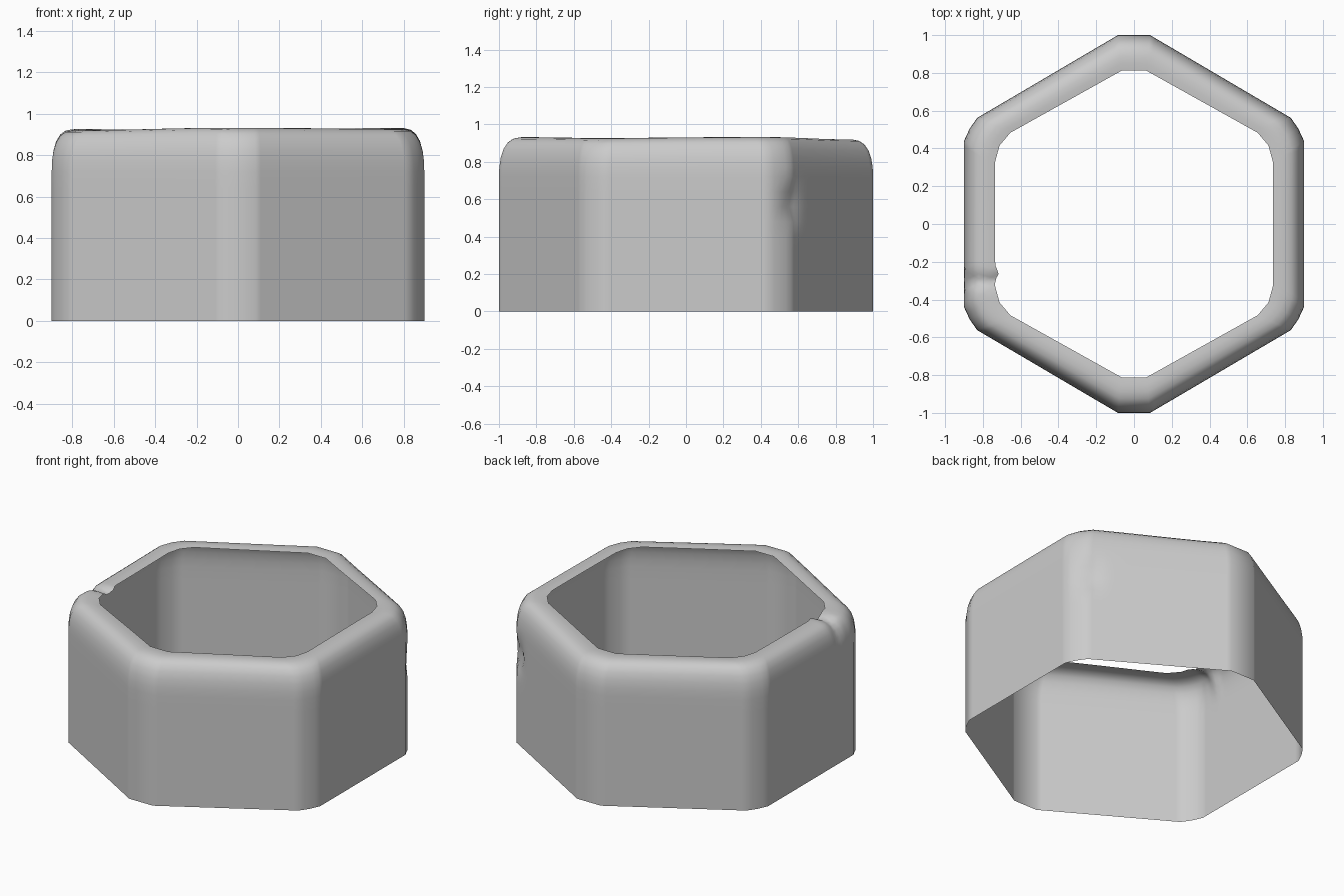
import bpy, bmesh
from math import exp, sin
from mathutils import Vector

if "Cube" in bpy.data.objects:
    bpy.data.objects.remove(bpy.data.objects["Cube"])

# One quadrant of the outer wall outline and of the inner lip edge
OUTER = [(0.9, 0.44), (0.87, 0.505), (0.83, 0.562), (0.085, 1.0)]
INNER = [(0.735, 0.33), (0.712, 0.415), (0.655, 0.483), (0.065, 0.812)]
# Wall-to-lip section: (fraction from outer to inner, height)
SECTION = [(0, 0.08 * i) for i in range(10)] + [
    (0.01, 0.77), (0.05, 0.82), (0.13, 0.865), (0.25, 0.898),
    (0.4, 0.917), (0.6, 0.925), (0.8, 0.926), (1.0, 0.922)]


def full_outline(quad):
    """Mirror a quadrant around and subdivide each side."""
    back = [(-x, y) for x, y in reversed(quad)]
    half = quad + back
    pts = half + [(-x, -y) for x, y in half]
    out = []
    for i, p in enumerate(pts):
        a, b = Vector(p), Vector(pts[(i + 1) % len(pts)])
        base = Vector(half[i % len(half)])
        n = 2 if i % 4 in (0, 1) and i % 8 < 4 or i % 8 in (3, 5, 6) else 30
        out += [a.lerp(b, k / n) for k in range(n)]
    return out


def bump(d, width):
    return exp(-(d / width) ** 2)


def dented(p, t, z):
    """Gentle rim waviness, the groove on the left rim, the pinch at back right."""
    v = Vector((p.x, p.y, z))
    lift = max(0, (z - 0.75) / 0.17)
    v.z += lift * 0.006 * sin(3 * p.x - 2 * p.y)
    if p.x < -0.6:
        g = bump(p.y + 0.30, 0.03) * lift
        v.z -= 0.025 * g * t ** 0.3
        v.x += 0.025 * g * (1 - t)
        v.x += 0.018 * bump(p.y + 0.26, 0.025) * t * lift
    d = (Vector((0.82, 0.568, 0.58)) - v).length
    push = 0.035 * bump(d, 0.07)
    v.x -= push * 0.5
    v.y -= push * 0.86
    return v


# Hexagonal band with rolled-in lip, open underneath
bm = bmesh.new()
outer, inner = full_outline(OUTER), full_outline(INNER)
rings = []
for t, z in SECTION:
    rings.append([bm.verts.new(dented(a.lerp(b, t), t, z)) for a, b in zip(outer, inner)])
n = len(outer)
for lo, hi in zip(rings, rings[1:]):
    for i in range(n):
        j = (i + 1) % n
        bm.faces.new((lo[i], lo[j], hi[j], hi[i])).smooth = True
mesh = bpy.data.meshes.new("hex_band")
bm.to_mesh(mesh)
bm.free()
band = bpy.data.objects.new("hex_band", mesh)
bpy.context.collection.objects.link(band)
